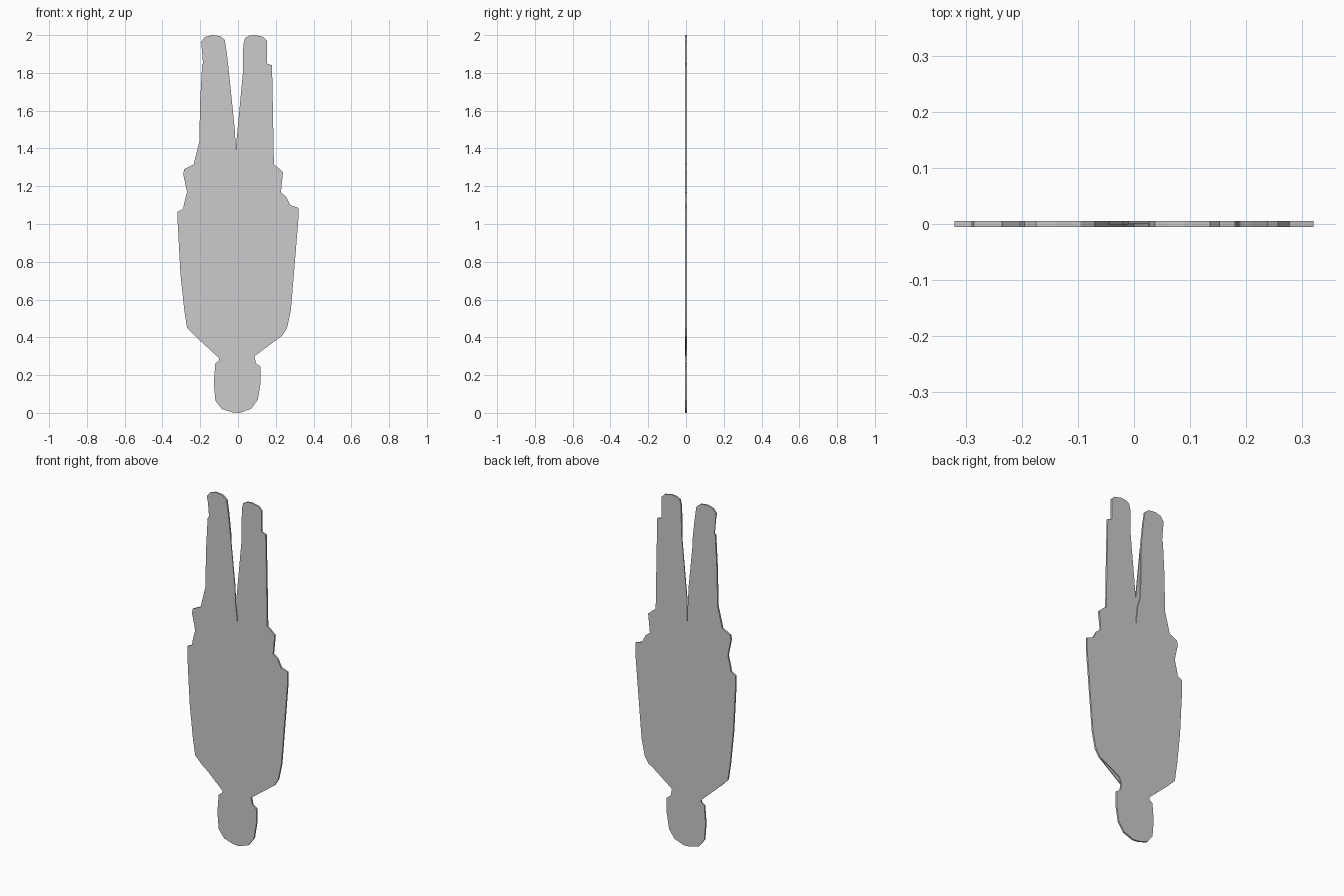
import bpy, bmesh

# Outline runs, (x, z): the figure stands on its head
right_side = [(.026, 1.8), (.028, 1.95), (.037, 1.985), (.06, 1.997), (.09, 2), (.135, 1.99),
              (.153, 1.97), (.153, 1.85), (.18, 1.84), (.185, 1.6), (.19, 1.315), (.21, 1.30),
              (.238, 1.275), (.227, 1.167), (.255, 1.145), (.277, 1.10), (.32, 1.085),
              (.32, 1.03), (.30, .785), (.28, .545), (.26, .45), (.235, .41)]
head = [(.087, .30), (.095, .262), (.12, .245), (.12, .16), (.105, .07), (.07, .022),
        (.01, 0), (-.03, .003), (-.085, .02), (-.12, .065), (-.128, .16), (-.12, .262),
        (-.10, .277)]
left_side = [(-.22, .40), (-.27, .45), (-.285, .55), (-.305, .74), (-.32, 1.02), (-.32, 1.065),
             (-.29, 1.08), (-.285, 1.11), (-.27, 1.17), (-.29, 1.265), (-.285, 1.29),
             (-.235, 1.315), (-.205, 1.435), (-.20, 1.66), (-.19, 1.84)]
left_foot = [(-.195, 1.965), (-.175, 1.99), (-.14, 2), (-.095, 1.995), (-.07, 1.975),
             (-.058, 1.895), (-.045, 1.775)]

# The two faces differ slightly at shoulder, ankle and leg gap
front = (right_side + head + [(-.085, .315), (-.10, .345), (-.145, .362)] + left_side
         + [(-.175, 1.85)] + left_foot
         + [(-.016, 1.49), (-.012, 1.395), (0, 1.283), (.015, 1.39), (.032, 1.46)])
back = (right_side + [(.145, .362), (.10, .335)] + head + [(-.10, .29)] + left_side
        + [(-.185, 1.85)] + left_foot
        + [(-.04, 1.46), (-.02, 1.39), (-.01, 1.283), (-.01, 1.42)])


def plate(name, outline, y0, y1):
    bm = bmesh.new()
    face = bm.faces.new([bm.verts.new((x, y0, z)) for x, z in outline])
    ext = bmesh.ops.extrude_face_region(bm, geom=[face], use_keep_orig=True)
    moved = [v for v in ext["geom"] if isinstance(v, bmesh.types.BMVert)]
    bmesh.ops.translate(bm, verts=moved, vec=(0, y1 - y0, 0))
    bmesh.ops.recalc_face_normals(bm, faces=bm.faces)
    bmesh.ops.triangulate(bm, faces=[f for f in bm.faces if len(f.verts) > 4])
    me = bpy.data.meshes.new(name)
    bm.to_mesh(me)
    bm.free()
    ob = bpy.data.objects.new(name, me)
    bpy.context.collection.objects.link(ob)


# Front and back halves of the thin cutout
plate("front_plate", front, -.005, 0)
plate("back_plate", back, 0, .005)
